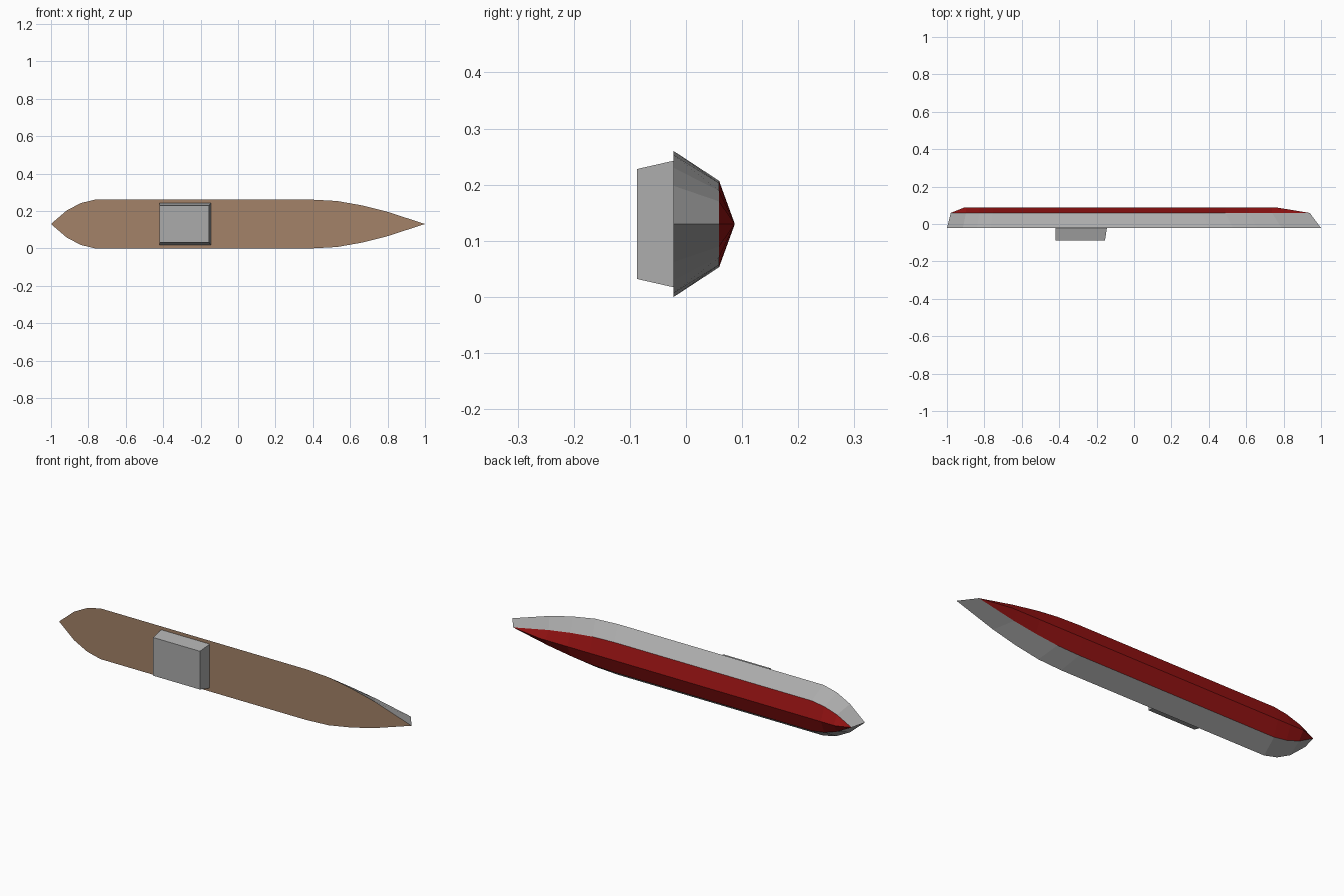
import bpy, bmesh

if "Cube" in bpy.data.objects:
    bpy.data.objects.remove(bpy.data.objects["Cube"])

def material(name, rgb):
    m = bpy.data.materials.new(name)
    m.diffuse_color = (*rgb, 1)
    m.use_nodes = True
    m.node_tree.nodes["Principled BSDF"].inputs["Base Color"].default_value = m.diffuse_color
    return m

grey = material("hull grey", (0.41, 0.41, 0.41))
red = material("bottom red", (0.29, 0.006, 0.006))
brown = material("deck brown", (0.37, 0.225, 0.14))

ZC = 0.13                                   # centreline height (ship lies on its side)
DECK_Y, CHINE_Y, KEEL_Y = -0.022, 0.059, 0.087

def finish(bm, name, mats):
    bmesh.ops.remove_doubles(bm, verts=bm.verts, dist=0.0005)
    bmesh.ops.recalc_face_normals(bm, faces=bm.faces)
    me = bpy.data.meshes.new(name)
    bm.to_mesh(me)
    bm.free()
    for m in mats:
        me.materials.append(m)
    ob = bpy.data.objects.new(name, me)
    bpy.context.collection.objects.link(ob)
    return ob

# Half outline of the deck: (x, half beam)
outline = [(-1, 0), (-0.915, 0.073), (-0.84, 0.112), (-0.765, 0.13), (0.40, 0.13),
           (0.53, 0.123), (0.66, 0.1), (0.79, 0.068), (1, 0)]

# Hull: deck edge, chine and keel lines lofted on both sides
bm = bmesh.new()
deck_loop = []
for side in (1, -1):
    rows = []
    for x, w in outline:
        cx = -0.02 + (x * 0.96)             # chine is a shortened, narrower outline
        kx = min(max(cx, -0.91), 0.77)      # keel is shorter still
        rows.append([bm.verts.new((x, DECK_Y, ZC + side * w)),
                     bm.verts.new((cx, CHINE_Y, ZC + side * w * 0.592)),
                     bm.verts.new((kx, KEEL_Y, ZC))])
    for a, b in zip(rows, rows[1:]):
        for i in range(2):
            f = bm.faces.new((a[i], b[i], b[i + 1], a[i + 1]))
            f.material_index = i            # 0 topsides, 1 bottom
    edge = [r[0] for r in rows]
    deck_loop += edge if side == 1 else edge[::-1]
deck = bm.faces.new(deck_loop)
deck.material_index = 2
finish(bm, "hull", [grey, red, brown])

# Deckhouse: box tapering away from the deck
bm = bmesh.new()
bmesh.ops.create_cube(bm, size=1)
for v in bm.verts:
    top = v.co.y < 0
    v.co = (-0.42 if v.co.x < 0 else (-0.155 if top else -0.145),
            -0.087 if top else DECK_Y + 0.001,
            ZC + (1 if v.co.z > 0 else -1) * (0.098 if top else 0.113))
finish(bm, "deckhouse", [grey])
